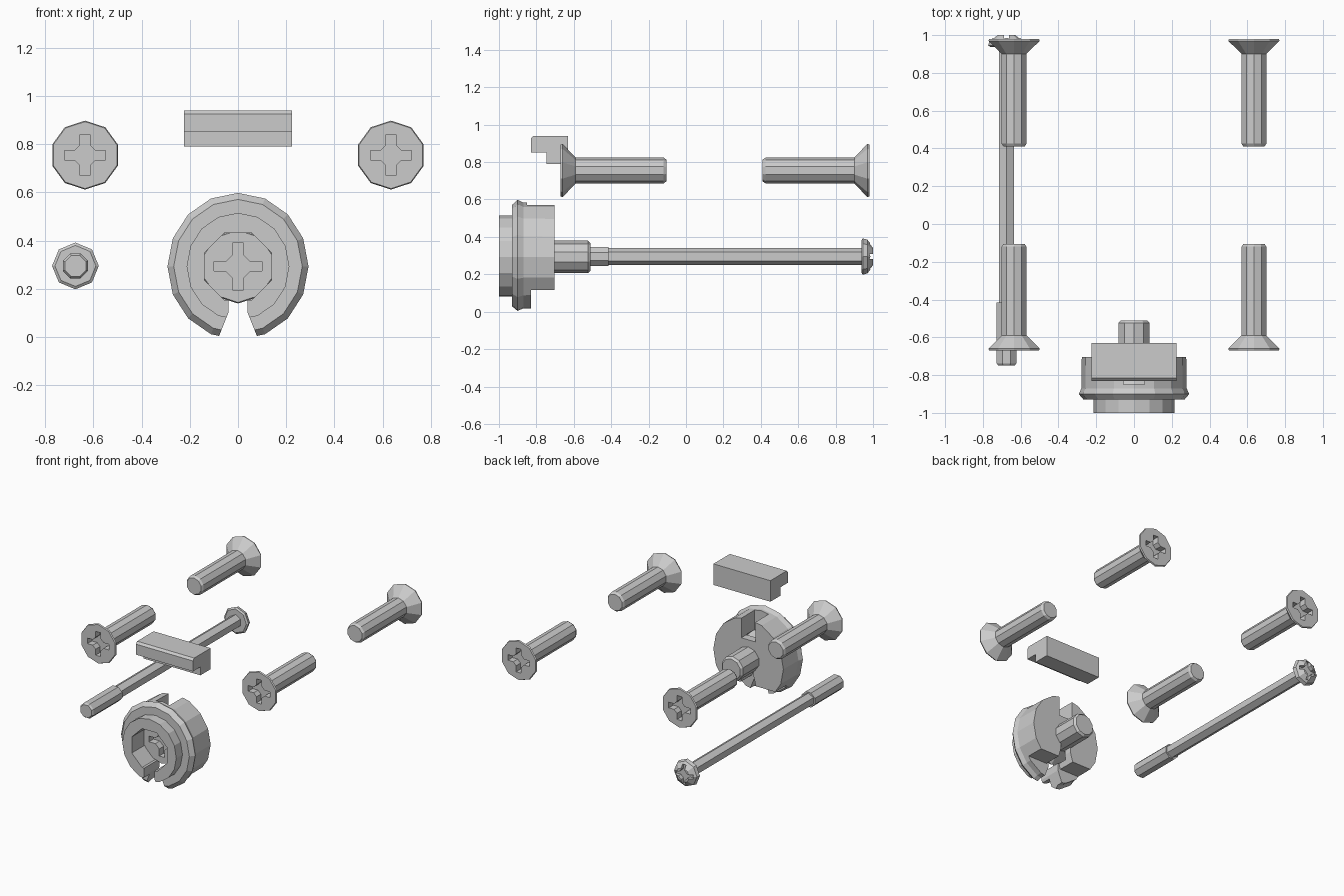
import bpy, bmesh, math

if "Cube" in bpy.data.objects:
    bpy.data.objects.remove(bpy.data.objects["Cube"])


def finish(name, bm):
    bmesh.ops.recalc_face_normals(bm, faces=bm.faces[:])
    mesh = bpy.data.meshes.new(name)
    bm.to_mesh(mesh)
    bm.free()
    ob = bpy.data.objects.new(name, mesh)
    bpy.context.collection.objects.link(ob)
    return ob


def lathe(name, profile, x, z, sides, phase=0.0, sx=1.0):
    """Turned solid along Y from (y, radius) pairs."""
    bm = bmesh.new()
    rings = []
    for y, r in profile:
        angles = [phase + 2 * math.pi * i / sides for i in range(sides)]
        rings.append([bm.verts.new((x + sx * r * math.cos(a), y, z + r * math.sin(a)))
                      for a in angles])
    for a, b in zip(rings, rings[1:]):
        for i in range(sides):
            j = (i + 1) % sides
            bm.faces.new((a[i], a[j], b[j], b[i]))
    bm.faces.new(rings[0])
    bm.faces.new(rings[-1])
    return finish(name, bm)


def prism(name, outline, y0, y1):
    """XZ outline extruded along Y."""
    bm = bmesh.new()
    face = bm.faces.new([bm.verts.new((x, y0, z)) for x, z in outline])
    new = bmesh.ops.extrude_face_region(bm, geom=[face])["geom"]
    for v in new:
        if isinstance(v, bmesh.types.BMVert):
            v.co.y = y1
    return finish(name, bm)


def cut(target, cutter):
    mod = target.modifiers.new("cut", "BOOLEAN")
    mod.operation = "DIFFERENCE"
    mod.solver = "EXACT"
    mod.object = cutter
    bpy.context.view_layer.objects.active = target
    bpy.ops.object.modifier_apply(modifier=mod.name)
    bpy.data.objects.remove(cutter)


def cross_recess(target, x, z, arm, half, y0, y1):
    """Cross-shaped driver recess with chamfered inner corners."""
    pts = []
    for k in range(4):
        c, s = round(math.cos(k * math.pi / 2)), round(math.sin(k * math.pi / 2))
        for u, v in ((arm * .5, -half), (arm, -half), (arm, half), (arm * .5, half)):
            pts.append((x + u * c - v * s, z + u * s + v * c))
    cut(target, prism("recess_cutter", pts, y0, y1))


def countersunk_screw(name, x, z, y, s, head_r, shaft_r, head_len, length, arm):
    """Screw with its head face at y; s is the direction of the shaft."""
    prof = [(0, head_r * .97), (.01, head_r), (head_len, shaft_r),
            (length - .015, shaft_r), (length, shaft_r * .85)]
    ob = lathe(name, [(y + s * t, r) for t, r in prof], x, z, 10, math.pi / 10)
    cross_recess(ob, x, z, arm, .02, y - s * .02, y + s * .05)
    return ob


# Four countersunk screws
for side, x in (("left", -.635), ("right", .635)):
    countersunk_screw("front_screw_" + side, x, .755, -.67, 1, .143, .069, .08, .565, .085)
    countersunk_screw("back_screw_" + side, x, .755, .98, -1, .143, .069, .08, .57, .085)

# Long bolt: thin shank, thicker threaded end, domed head
bx, bz = -.675, .295
lathe("long_bolt_shank", [(-.45, .046), (.95, .046)], bx, bz, 6, math.pi / 6)
lathe("long_bolt_thread", [(-.75, .047), (-.738, .056), (-.415, .056)], bx, bz, 8, math.pi / 8)
head = lathe("long_bolt_head", [(.937, .085), (.945, .097), (.97, .09), (1.0, .052)], bx, bz, 8)
cross_recess(head, bx, bz, .07, .014, .97, 1.05)

# L-shaped key bar with a small chamfer, profile in YZ
bm = bmesh.new()
outline = [(-.83, .85), (-.745, .85), (-.745, .79), (-.63, .79),
           (-.63, .94), (-.815, .94), (-.83, .925)]
ends = [[bm.verts.new((x, y, z)) for y, z in outline] for x in (-.225, .225)]
for e in ends:
    bm.faces.new(e)
for i in range(len(outline)):
    j = (i + 1) % len(outline)
    bm.faces.new((ends[0][i], ends[0][j], ends[1][j], ends[1][i]))
finish("key_bar", bm)

# Round clamp body with raised front collar
kz = .293
body = lathe("clamp_body", [(-1.0, .222), (-.93, .222), (-.93, .278), (-.9, .305),
                            (-.87, .29), (-.703, .288)], 0, kz, 16, 0, .96)
# Bore, bottom slot, flat on the rear underside, key notch at the top
cut(body, lathe("bore_cutter", [(-1.1, .15), (-.76, .15)], 0, kz, 8, math.pi / 8))
cut(body, prism("slot_cutter", [(-.1, -.05), (.1, -.05), (.04, .1), (.04, .24),
                                (-.04, .24), (-.04, .1)], -1.1, -.6))
cut(body, prism("flat_cutter", [(-.4, -.1), (.4, -.1), (.4, .115), (.06, .115), (.03, .22),
                                (-.03, .22), (-.06, .115), (-.4, .115)], -.83, -.6))
cut(body, prism("notch_cutter", [(-.055, .43), (.055, .43), (.055, .7), (-.055, .7)],
                -.85, -.6))

# Screw seated in the clamp, its shaft showing at the back
countersunk_screw("clamp_screw", 0, kz, -.86, 1, .154, .087, .09, .35, .1)
